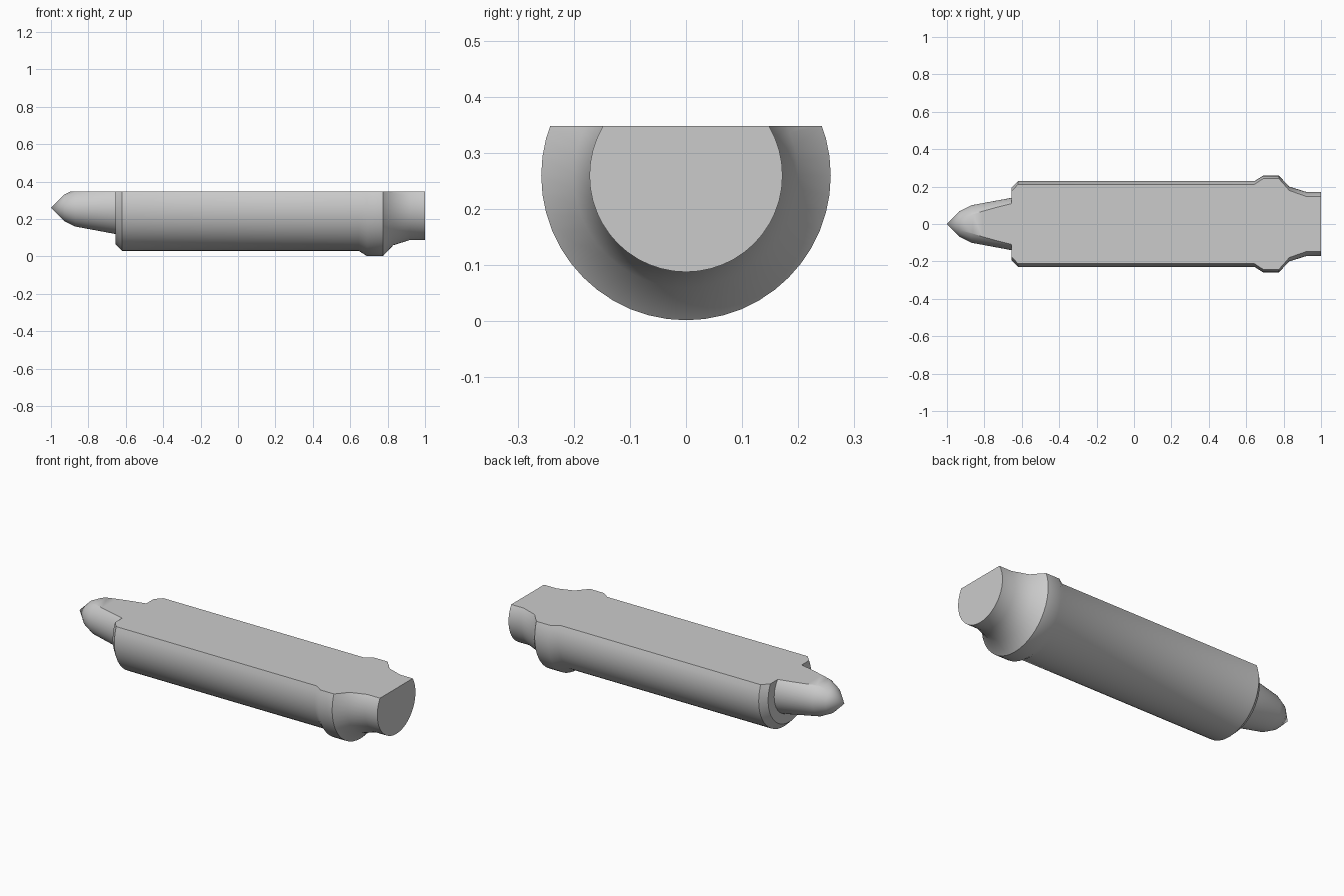
import bpy, bmesh, math
from mathutils import Matrix

if "Cube" in bpy.data.objects:
    bpy.data.objects.remove(bpy.data.objects["Cube"], do_unlink=True)

AXIS_Z = 0.26   # height of the turning axis
TOP_Z = 0.348   # height of the flat
SEGMENTS = 48

grey = bpy.data.materials.new("plain grey")
grey.use_nodes = True
colour = (0.6, 0.6, 0.6, 1)
grey.diffuse_color = colour
grey.node_tree.nodes["Principled BSDF"].inputs["Base Color"].default_value = colour

# Turned outline along x: (position, radius)
tip = [(-1, 0), (-0.93, 0.07), (-0.87, 0.1), (-0.655, 0.14)]
shaft = [(-0.655, 0.195), (-0.62, 0.23), (0.645, 0.23)]
collar = [(0.69, 0.258), (0.775, 0.258)]
neck = [(0.83, 0.2), (0.92, 0.172), (1, 0.172), (1, 0)]
outline = tip + shaft + collar + neck

# Lathe the outline around the long axis
bm = bmesh.new()
points = [bm.verts.new((x, 0, -r)) for x, r in outline]
edges = [bm.edges.new(pair) for pair in zip(points, points[1:])]
bmesh.ops.spin(bm, geom=points + edges, cent=(0, 0, 0), axis=(1, 0, 0),
               angle=math.tau, steps=SEGMENTS, use_merge=True)
bmesh.ops.remove_doubles(bm, verts=bm.verts, dist=0.0001)
bmesh.ops.transform(bm, matrix=Matrix.Translation((0, 0, AXIS_Z)), verts=bm.verts)

# Mill the flat along the top and close it
cut = bmesh.ops.bisect_plane(bm, geom=bm.verts[:] + bm.edges[:] + bm.faces[:],
                             plane_co=(0, 0, TOP_Z), plane_no=(0, 0, 1), clear_outer=True)
rim = [e for e in cut["geom_cut"] if isinstance(e, bmesh.types.BMEdge)]
flat = bmesh.ops.edgeloop_fill(bm, edges=rim)["faces"]
bmesh.ops.triangulate(bm, faces=flat)
bmesh.ops.recalc_face_normals(bm, faces=bm.faces)

mesh = bpy.data.meshes.new("turned_bit")
bm.to_mesh(mesh)
bm.free()
mesh.materials.append(grey)
body = bpy.data.objects.new("turned_bit", mesh)
bpy.context.collection.objects.link(body)

# Smooth rounds with crisp shoulders
bpy.ops.object.select_all(action="DESELECT")
body.select_set(True)
bpy.context.view_layer.objects.active = body
bpy.ops.object.shade_smooth_by_angle(angle=math.radians(35))
